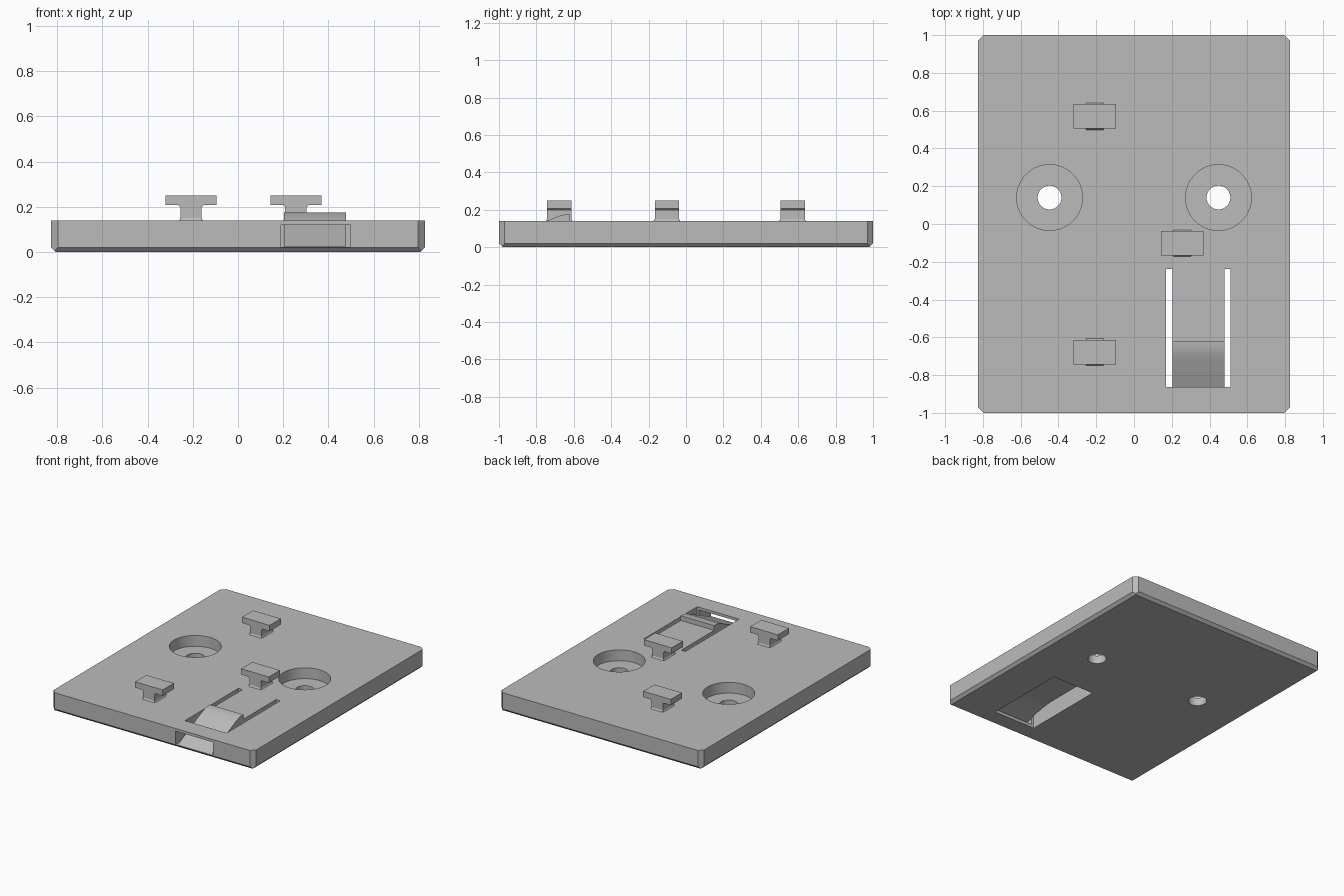
import bpy, bmesh, math
from mathutils import Vector

if "Cube" in bpy.data.objects:
    bpy.data.objects.remove(bpy.data.objects["Cube"])

GREY = bpy.data.materials.new("light_grey")
GREY.diffuse_color = (0.5, 0.5, 0.5, 1)
GREY.use_nodes = True
GREY.node_tree.nodes["Principled BSDF"].inputs["Base Color"].default_value = GREY.diffuse_color


def finish(name, bm):
    bmesh.ops.recalc_face_normals(bm, faces=bm.faces)
    me = bpy.data.meshes.new(name)
    bm.to_mesh(me)
    bm.free()
    me.materials.append(GREY)
    ob = bpy.data.objects.new(name, me)
    bpy.context.collection.objects.link(ob)
    return ob


def prism(name, profile, axis, lo, hi):
    """Extrude a closed 2D profile along x (profile = y,z) or y (profile = x,z)."""
    bm = bmesh.new()
    place = (lambda p, t: (t, p[0], p[1])) if axis == 'x' else (lambda p, t: (p[0], t, p[1]))
    a = [bm.verts.new(place(p, lo)) for p in profile]
    b = [bm.verts.new(place(p, hi)) for p in profile]
    bm.faces.new(a)
    bm.faces.new(b)
    for i in range(len(a)):
        j = (i + 1) % len(a)
        bm.faces.new((a[i], a[j], b[j], b[i]))
    return finish(name, bm)


def box(name, x0, x1, y0, y1, z0, z1):
    return prism(name, [(x0, z0), (x1, z0), (x1, z1), (x0, z1)], 'y', y0, y1)


def cylinder(name, x, y, r, z0, z1):
    bm = bmesh.new()
    bmesh.ops.create_cone(bm, cap_ends=True, segments=64, radius1=r, radius2=r, depth=z1 - z0)
    bmesh.ops.translate(bm, verts=bm.verts, vec=(x, y, (z0 + z1) / 2))
    return finish(name, bm)


def cut(target, cutter):
    cutter.hide_render = True
    m = target.modifiers.new("cut", 'BOOLEAN')
    m.operation, m.solver, m.object = 'DIFFERENCE', 'EXACT', cutter
    bpy.context.view_layer.objects.active = target
    bpy.ops.object.modifier_apply(modifier=m.name)
    bpy.data.objects.remove(cutter)


def smooth(ob, deg=35):
    bpy.ops.object.select_all(action='DESELECT')
    ob.select_set(True)
    bpy.context.view_layer.objects.active = ob
    bpy.ops.object.shade_smooth_by_angle(angle=math.radians(deg))


# Base plate with chamfered underside and clipped corners
W, L, T, C = 0.827, 1.0, 0.14, 0.02
bm = bmesh.new()
for inset, z in ((C, 0), (0, C), (0, T)):
    for sx in (-1, 1):
        for sy in (-1, 1):
            bm.verts.new((sx * (W - inset), sy * (L - inset), z))
bmesh.ops.convex_hull(bm, input=bm.verts)
for sx in (-1, 1):
    for sy in (-1, 1):
        bmesh.ops.bisect_plane(bm, geom=bm.verts[:] + bm.edges[:] + bm.faces[:], dist=1e-6,
                               plane_co=Vector((sx * (W - 0.03), sy * L, 0)),
                               plane_no=Vector((sx, sy, 0)), clear_outer=True)
        bmesh.ops.holes_fill(bm, edges=[e for e in bm.edges if e.is_boundary], sides=0)
bmesh.ops.dissolve_limit(bm, angle_limit=0.01, verts=bm.verts, edges=bm.edges)
plate = finish("base_plate", bm)

# Counterbored screw holes
for sx in (-1, 1):
    cut(plate, cylinder("bore", sx * 0.447, 0.14, 0.174, 0.06, 0.3))
    cut(plate, cylinder("hole", sx * 0.447, 0.14, 0.063, -0.1, 0.2))

# Latch opening and front window
cut(plate, box("opening", 0.17, 0.512, -0.862, -0.238, -0.1, 0.3))
cut(plate, box("window", 0.19, 0.498, -1.1, -0.8, 0.022, 0.12))
smooth(plate)

# Spring latch tongue with ramped nose, reaching through the window
latch = prism("latch_tongue", [
    (-0.238, 0.14), (-0.62, 0.14), (-0.62, 0.175), (-0.65, 0.174), (-0.68, 0.167),
    (-0.72, 0.151), (-0.86, 0.085), (-0.99, 0.024), (-0.95, 0.024),
    (-0.86, 0.052), (-0.78, 0.076), (-0.70, 0.09), (-0.62, 0.095), (-0.238, 0.095)],
    'x', 0.204, 0.478)
smooth(latch, 30)

# T-shaped hooks: flared foot, narrow stem, wide cap
half = [(0.055, 0.139), (0.05, 0.143), (0.047, 0.152), (0.047, 0.198),
        (0.055, 0.207), (0.113, 0.207), (0.113, 0.25)]
outline = half + [(-x, z) for x, z in reversed(half)]
for i, (cx, cy) in enumerate([(-0.208, 0.57), (0.256, -0.102), (-0.208, -0.678)]):
    hook = prism("hook_%d" % (i + 1), outline, 'y', -0.065, 0.065)
    hook.location = (cx, cy, 0)
    # flared foot on the front and back of the stem
    foot = prism("hook_foot_%d" % (i + 1), [(-0.072, 0.139), (0.072, 0.139), (0.065, 0.15),
                                          (-0.065, 0.15)], 'x', -0.047, 0.047)
    foot.location = (cx, cy, 0)
